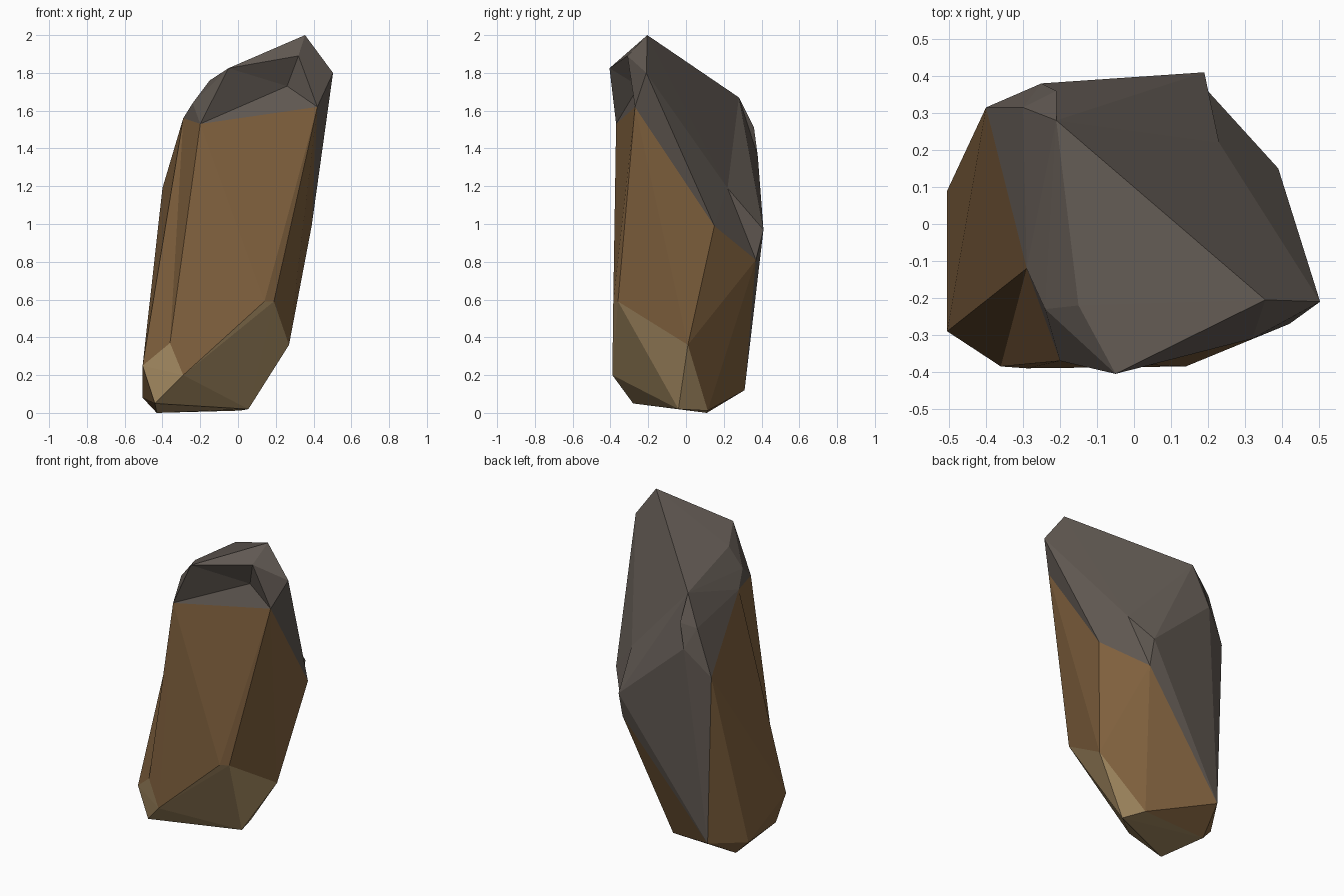
import bpy, bmesh
from mathutils import Vector
from mathutils.geometry import closest_point_on_tri

if "Cube" in bpy.data.objects:
    bpy.data.objects.remove(bpy.data.objects["Cube"])

# Corner points, grouped by the band of stone they belong to
CAP, RIM, BODY, BASE = 0, 1, 2, 3
POINTS = {
    CAP: [(.355, -.205, 2), (.503, -.21, 1.8), (.32, -.31, 1.89), (-.05, -.405, 1.825),
          (-.15, -.22, 1.76), (-.24, -.23, 1.64), (-.21, .28, 1.67), (-.21, .36, 1.51),
          (-.3, .315, 1.48), (-.25, .38, 1.36), (.23, .22, 1.19), (.19, .41, .97)],
    RIM: [(-.2, -.37, 1.53), (.26, -.25, 1.73), (.42, -.27, 1.62), (.39, .15, .99),
          (.19, .37, .81), (-.37, .31, .12), (-.4, .315, 1.19), (-.29, -.12, 1.56)],
    BODY: [(-.505, .09, .08)],
    BASE: [(-.505, -.29, .25), (-.36, -.385, .37), (.14, -.385, .59), (.19, -.36, .59),
           (.27, .01, .36), (.055, -.04, .02), (.01, .115, .012), (-.43, .11, 0),
           (-.29, -.39, .2), (-.44, -.28, .05)],
}
GREY, BROWN, TAN = 0, 1, 2

bm = bmesh.new()
band = bm.verts.layers.int.new("band")


def tri_distance(f, p):
    return (closest_point_on_tri(p, *[v.co for v in f.verts]) - p).length


def shell(groups):
    """Faceted shell round the points; points left inside become shallow dents."""
    verts = []
    for g in groups:
        for p in POINTS[g]:
            v = bm.verts.new(p)
            v[band] = g
            verts.append(v)
    old = set(bm.faces)
    bmesh.ops.convex_hull(bm, input=verts, use_existing_faces=False)
    bmesh.ops.triangulate(bm, faces=[f for f in bm.faces if f not in old])
    for e in [e for e in bm.edges if not e.link_faces]:
        bm.edges.remove(e)
    for v in [v for v in verts if v.is_valid and not v.link_faces]:
        faces = [f for f in bm.faces if f not in old]
        near = min(tri_distance(f, v.co) for f in faces)
        hit = {f for f in faces if tri_distance(f, v.co) < near + .02}
        border = [tuple(l.edge.verts) for f in hit for l in f.loops
                  if sum(g in hit for g in l.edge.link_faces) == 1]
        bmesh.ops.delete(bm, geom=list(hit), context='FACES_ONLY')
        for a, b in border:
            bm.faces.new((a, b, v))
        for e in [e for e in bm.edges if not e.link_faces]:
            bm.edges.remove(e)
    new = [f for f in bm.faces if f not in old]
    bmesh.ops.recalc_face_normals(bm, faces=new)
    return new


# Grey cap, then brown body with its tan foot; both are open along the rim
cap_side = Vector((0, .8, .5))
hidden = []
for f in shell((CAP, RIM)):
    f.material_index = GREY
    if all(v[band] == RIM for v in f.verts) and f.normal.dot(cap_side) < 0:
        hidden.append(f)
for f in shell((RIM, BODY, BASE)):
    bands = {v[band] for v in f.verts}
    f.material_index = TAN if bands == {BASE} else BROWN
    if bands == {RIM}:
        hidden.append(f)
bmesh.ops.delete(bm, geom=hidden, context='FACES')
bmesh.ops.remove_doubles(bm, verts=bm.verts[:], dist=.001)


def flip(group_a, a, group_b, b):
    """Turn the edge between two corners to the other diagonal."""
    a, b = Vector(POINTS[group_a][a]), Vector(POINTS[group_b][b])
    for e in bm.edges:
        p, q = [v.co for v in e.verts]
        if len(e.link_faces) == 2 and min((p - a).length + (q - b).length,
                                          (p - b).length + (q - a).length) < .01:
            bmesh.utils.edge_rotate(e)
            return


# Hollows: right of the back, middle of the back, front left corner
flip(RIM, 3, CAP, 11)
flip(CAP, 7, CAP, 11)
flip(RIM, 0, BASE, 0)

bmesh.ops.holes_fill(bm, edges=[e for e in bm.edges if e.is_boundary], sides=0)
bmesh.ops.recalc_face_normals(bm, faces=bm.faces[:])
for f in bm.faces:
    f.smooth = False

mesh = bpy.data.meshes.new("rock")
bm.to_mesh(mesh)
bm.free()
rock = bpy.data.objects.new("rock", mesh)
bpy.context.collection.objects.link(rock)
for name, col in (("grey stone", (.122, .102, .087)), ("brown stone", (.225, .124, .05)),
                  ("tan stone", (.46, .315, .15))):
    mat = bpy.data.materials.new(name)
    mat.diffuse_color = (*col, 1)
    mat.use_nodes = True
    mat.node_tree.nodes["Principled BSDF"].inputs["Base Color"].default_value = mat.diffuse_color
    mesh.materials.append(mat)
